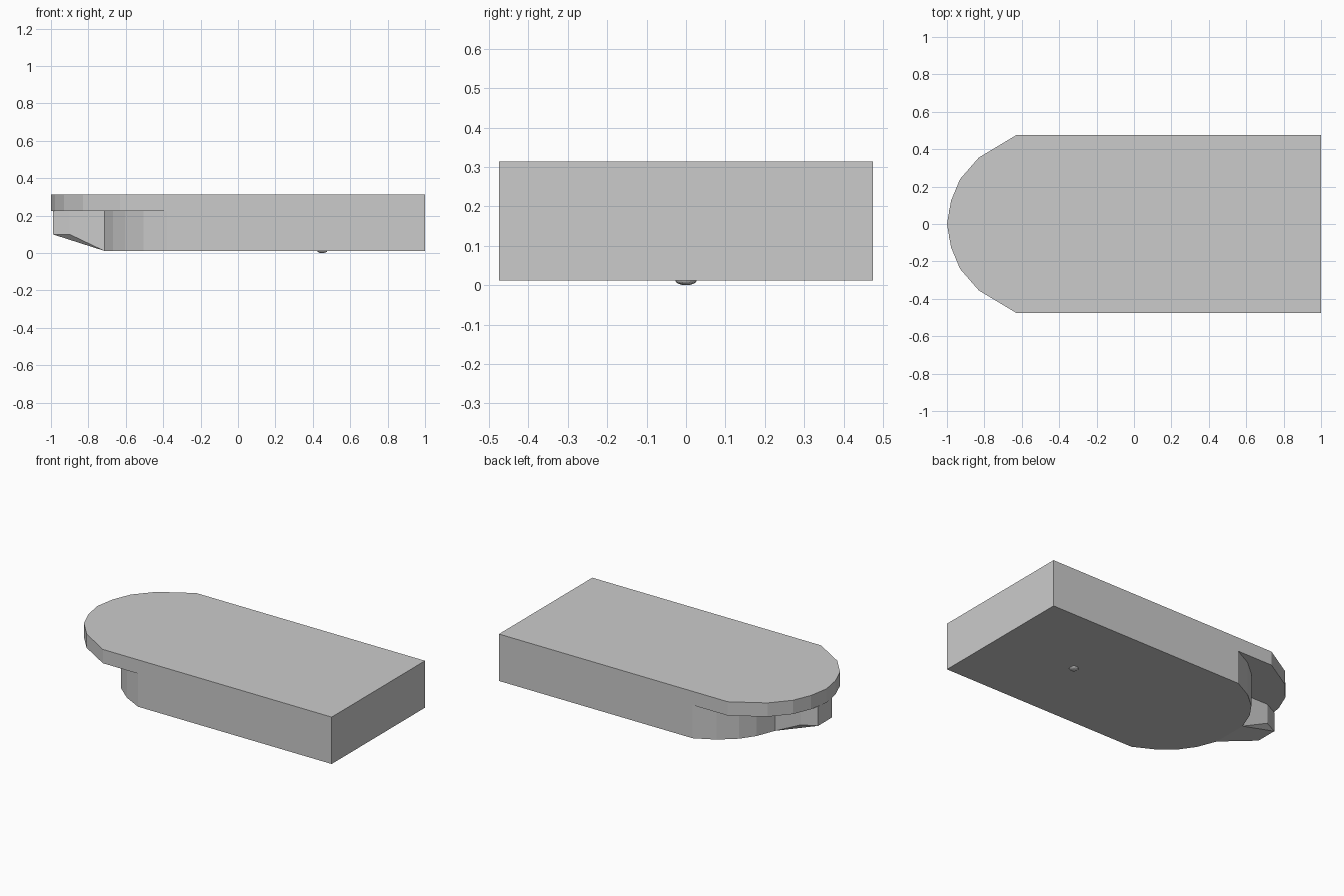
import bpy, bmesh, math
from mathutils import Vector

if "Cube" in bpy.data.objects:
    bpy.data.objects.remove(bpy.data.objects["Cube"])

grey = bpy.data.materials.new("light_grey")
grey.diffuse_color = (0.6, 0.6, 0.6, 1)
grey.use_nodes = True
grey.node_tree.nodes["Principled BSDF"].inputs["Base Color"].default_value = grey.diffuse_color


def finish(bm, name):
    bmesh.ops.recalc_face_normals(bm, faces=bm.faces)
    mesh = bpy.data.meshes.new(name)
    bm.to_mesh(mesh)
    bm.free()
    mesh.materials.append(grey)
    obj = bpy.data.objects.new(name, mesh)
    bpy.context.collection.objects.link(obj)
    return obj


def mirrored(half):
    # half outline at +y, mirrored to -y
    return half + [(x, -y) for x, y in reversed(half) if y > 0]


def slab(name, half, z0, z1):
    bm = bmesh.new()
    face = bm.faces.new([bm.verts.new((x, y, z0)) for x, y in mirrored(half)])
    ext = bmesh.ops.extrude_face_region(bm, geom=[face])
    verts = [v for v in ext["geom"] if isinstance(v, bmesh.types.BMVert)]
    bmesh.ops.translate(bm, verts=verts, vec=(0, 0, z1 - z0))
    bm.normal_update()
    # top plate sits on the body, so the body needs no separate top clean-up
    return finish(bm, name)


W, BOTTOM, SEAM, TOP = 0.475, 0.012, 0.225, 0.314

# Overhanging top plate with rounded nose
slab("top_plate", [(1, W), (-0.63, W), (-0.83, 0.355), (-0.93, 0.24),
                   (-0.978, 0.125), (-1, 0)], SEAM, TOP)

# Lower body with set-back rounded nose
slab("lower_body", [(1, W), (-0.38, W), (-0.505, 0.41), (-0.605, 0.325),
                    (-0.668, 0.235), (-0.715, 0.115)], BOTTOM, SEAM)

# Nose block under the overhang, with sloped underside
bm = bmesh.new()
for s in (1, -1):
    for x, y, z in [(-0.99, 0.07, 0.1), (-0.9, 0.115, 0.1), (-0.715, 0.115, BOTTOM)]:
        bm.verts.new((x, s * y, z))
        bm.verts.new((x, s * y, SEAM))
bmesh.ops.convex_hull(bm, input=bm.verts)
bmesh.ops.dissolve_limit(bm, angle_limit=0.01, verts=bm.verts, edges=bm.edges)
finish(bm, "nose_block")

# Small round foot on the underside
bm = bmesh.new()
bmesh.ops.create_uvsphere(bm, u_segments=16, v_segments=8, radius=1)
bmesh.ops.scale(bm, vec=(0.027, 0.027, 0.012), verts=bm.verts)
bmesh.ops.translate(bm, vec=(0.45, 0, BOTTOM), verts=bm.verts)
finish(bm, "round_foot")
